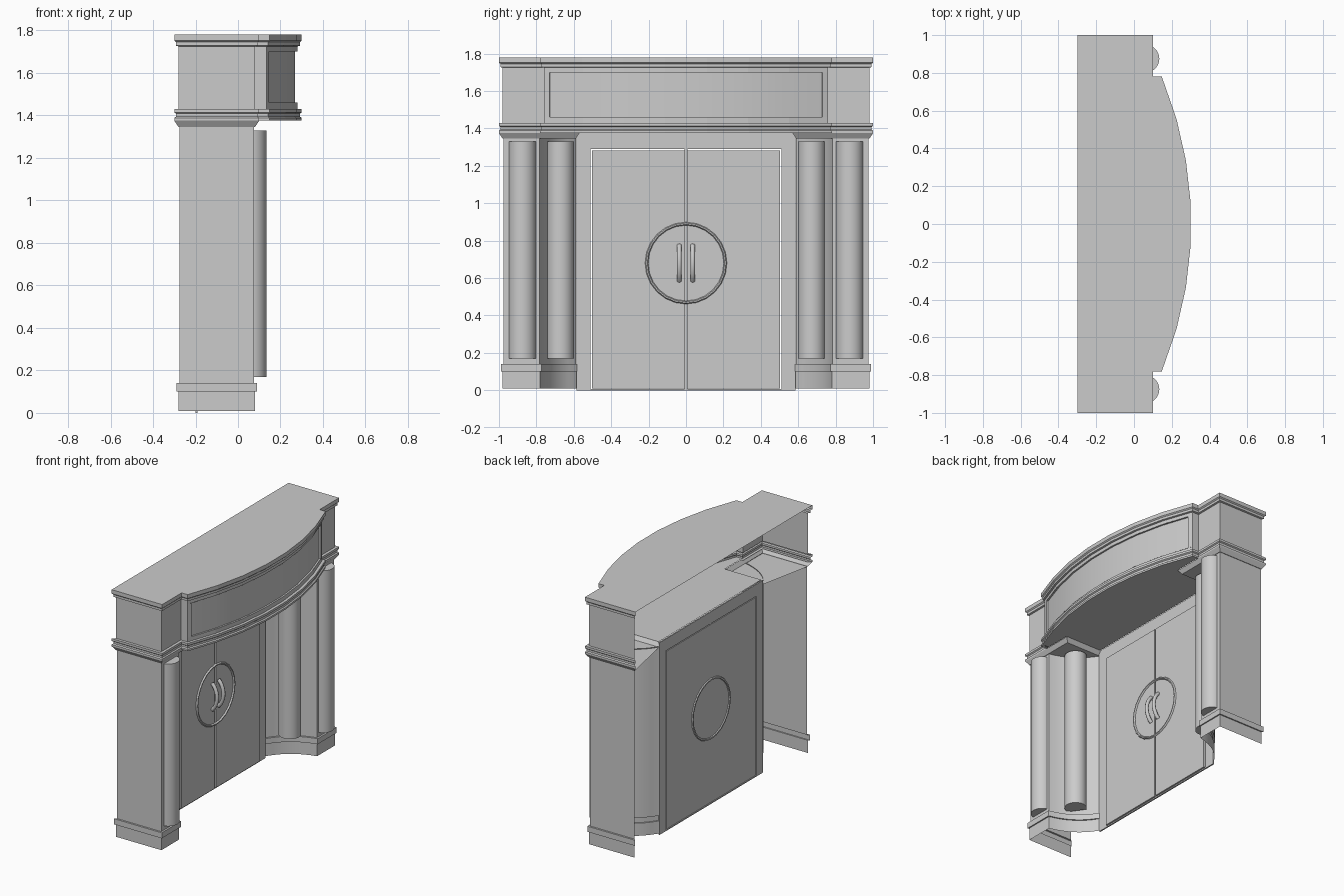
import bpy, bmesh, math
from mathutils import Vector

if "Cube" in bpy.data.objects:
    bpy.data.objects.remove(bpy.data.objects["Cube"])


def finish(name, bm, mirror=False, smooth=False):
    me = bpy.data.meshes.new(name)
    bm.to_mesh(me)
    bm.free()
    ob = bpy.data.objects.new(name, me)
    bpy.context.collection.objects.link(ob)
    if mirror:
        m = ob.modifiers.new("mirror", 'MIRROR')
        m.use_axis = (False, True, False)
        m.use_mirror_merge = False
    if smooth:
        bpy.ops.object.select_all(action='DESELECT')
        ob.select_set(True)
        bpy.context.view_layer.objects.active = ob
        bpy.ops.object.shade_smooth_by_angle(angle=math.radians(35))
    return ob


def offset(path, d):
    """Move a plan polyline outward (left of travel), mitred; back ends at x < -.25 extend too."""
    pts = [Vector(p) for p in path]
    dirs = [(b - a).normalized() for a, b in zip(pts, pts[1:])]
    nor = [Vector((-t.y, t.x)) for t in dirs]
    out = []
    for i, p in enumerate(pts):
        a, b = nor[max(i - 1, 0)], nor[min(i, len(nor) - 1)]
        q = p + (a + b) * d / (1 + a.dot(b))
        if p.x < -.25:
            q.x -= d
        out.append(q)
    return out


def sweep(name, path, profile, mirror=False, smooth=False):
    """Run a (offset, z) profile along a plan path."""
    bm = bmesh.new()
    rows = [[bm.verts.new((p.x, p.y, z)) for p in offset(path, d)] for d, z in profile]
    for r, s in zip(rows, rows[1:]):
        for i in range(len(path) - 1):
            bm.faces.new((r[i + 1], r[i], s[i], s[i + 1]))
    return finish(name, bm, mirror, smooth)


def box(name, x, y, z, mirror=False):
    bm = bmesh.new()
    bmesh.ops.create_cube(bm, size=1)
    for v in bm.verts:
        v.co = [r[0] + (c + .5) * (r[1] - r[0]) for c, r in zip(v.co, (x, y, z))]
    return finish(name, bm, mirror)


# Bowed front arc in plan, seven flat segments
N, HALF, RISE, X_MID = 7, .76, .15, .283
R = (HALF ** 2 + RISE ** 2) / (2 * RISE)
A = math.asin(HALF / R)


def arc(limit=A):
    return [(X_MID - R + R * math.cos(t), R * math.sin(t))
            for t in [limit * (1 - 2 * i / N) for i in range(N + 1)]]


side = [(-.28, .98), (.08, .98), (.08, .76)]
outline = side + arc() + [(x, -y) for x, y in side[::-1]]

# Lower and upper cornices, following the whole outline
sweep("lower_cornice", outline,
      [(0, 1.375), (.02, 1.375), (.02, 1.388), (.012, 1.394), (.012, 1.408),
       (.02, 1.414), (.02, 1.43), (0, 1.43), (0, 1.46)])
sweep("upper_cornice", outline,
      [(0, 1.70), (0, 1.725), (.012, 1.728), (.012, 1.745),
       (.02, 1.752), (.02, 1.78)])
bm = bmesh.new()
bm.faces.new([bm.verts.new((p.x, p.y, 1.78)) for p in offset(outline, .02)][::-1])
finish("top_slab", bm)

# Frieze: recessed curved panel and plain ends
panel_angle = math.asin(.73 / R)
sweep("frieze_panel", arc(panel_angle),
      [(0, 1.46), (-.012, 1.46), (-.012, 1.70), (0, 1.70)], smooth=True)
edge = arc(panel_angle)[0]
sweep("frieze_end", side + [arc()[0], edge, (edge[0] - .012, edge[1] - .004)],
      [(0, 1.46), (0, 1.70)], mirror=True)

# Soffit between the bowed front and the door
half = [(-.19, .58), (.1, .58), (.1, .76)]
bm = bmesh.new()
bm.faces.new([bm.verts.new((x, y, 1.378))
              for x, y in half + arc() + [(x, -y) for x, y in half[::-1]]])
finish("soffit", bm)

# Piers with a concave inner face, plinth moulding included
a, c, b = Vector((.08, .78)), Vector((-.10, .74)), Vector((-.19, .595))
curve = [a * (1 - t) ** 2 + c * 2 * t * (1 - t) + b * t * t
         for t in [i / 8 for i in range(9)]]
pier = [(-.28, .98), (.08, .98)] + [tuple(p) for p in curve] + [(-.20, .585)]
sweep("pier", pier,
      [(0, .01), (0, .10), (.009, .10), (.009, .14), (-.004, .14), (-.004, 1.35)],
      mirror=True, smooth=True)

# Flared capital plate over both columns
cap = [(-.28, .98), (.08, .98), (.08, .59), (-.20, .59)]
bm = bmesh.new()
low = [bm.verts.new((p[0], p[1], 1.345)) for p in cap]
high = [bm.verts.new((p.x, p.y, 1.375)) for p in offset(cap, .02)]
bm.faces.new(low)
for i in range(3):
    bm.faces.new((low[i + 1], low[i], high[i], high[i + 1]))
finish("pier_capital", bm, mirror=True)


# Engaged columns: open at the back where they meet the pier
def column(name, x, y, r, facing, spread):
    bm = bmesh.new()
    rings = []
    for z in (.17, 1.33):
        ring = []
        for i in range(21):
            t = math.radians(facing + spread * (i / 20 - .5))
            ring.append(bm.verts.new((x + r * math.cos(t), y + r * math.sin(t), z)))
        rings.append(ring)
    p, q = rings
    for i in range(20):
        bm.faces.new((p[i], p[i + 1], q[i + 1], q[i]))
    bm.faces.new(p[::-1])
    bm.faces.new(q)
    finish(name, bm, mirror=True, smooth=True)


column("outer_column", .06, .875, .074, 0, 190)
column("inner_column", -.06, .672, .073, -35, 240)

# Thin door casing, threshold and leaves
box("casing_jamb", (-.2, -.19), (.51, .585), (0, 1.375), mirror=True)
box("casing_head", (-.2, -.19), (-.51, .51), (1.29, 1.375))
box("threshold", (-.2, -.19), (-.51, .51), (0, .008))
box("door_leaf", (-.197, -.18), (.006, .502), (.01, 1.282), mirror=True)
box("meeting_stile", (-.196, -.19), (-.008, .008), (.008, 1.29))

# Round trim across the leaves, with bevelled front and back
bm = bmesh.new()
section = ((-.204, .205), (-.196, .202), (-.178, .202), (-.170, .207),
           (-.170, .214), (-.178, .219), (-.196, .219), (-.204, .215))
rings = []
for i in range(24):
    t = 2 * math.pi * i / 24
    rings.append([bm.verts.new((x, r * math.cos(t), .68 + r * math.sin(t)))
                  for x, r in section])
n = len(section)
for i in range(24):
    p, q = rings[i], rings[(i + 1) % 24]
    for k in range(n):
        bm.faces.new((p[k], p[(k + 1) % n], q[(k + 1) % n], q[k]))
bmesh.ops.recalc_face_normals(bm, faces=bm.faces)
finish("round_trim", bm)

# Bowed pull handles
for s in (-1, 1):
    cu = bpy.data.curves.new("pull_handle", 'CURVE')
    cu.dimensions = '3D'
    cu.bevel_depth = .013
    cu.bevel_resolution = 2
    cu.use_fill_caps = True
    sp = cu.splines.new('POLY')
    sp.points.add(10)
    for i, pt in enumerate(sp.points):
        t = i / 10
        pt.co = (-.18 + .04 * math.sin(math.pi * t) ** .7, s * .036,
                 .585 + .19 * t, 1)
    ob = bpy.data.objects.new("pull_handle", cu)
    bpy.context.collection.objects.link(ob)
